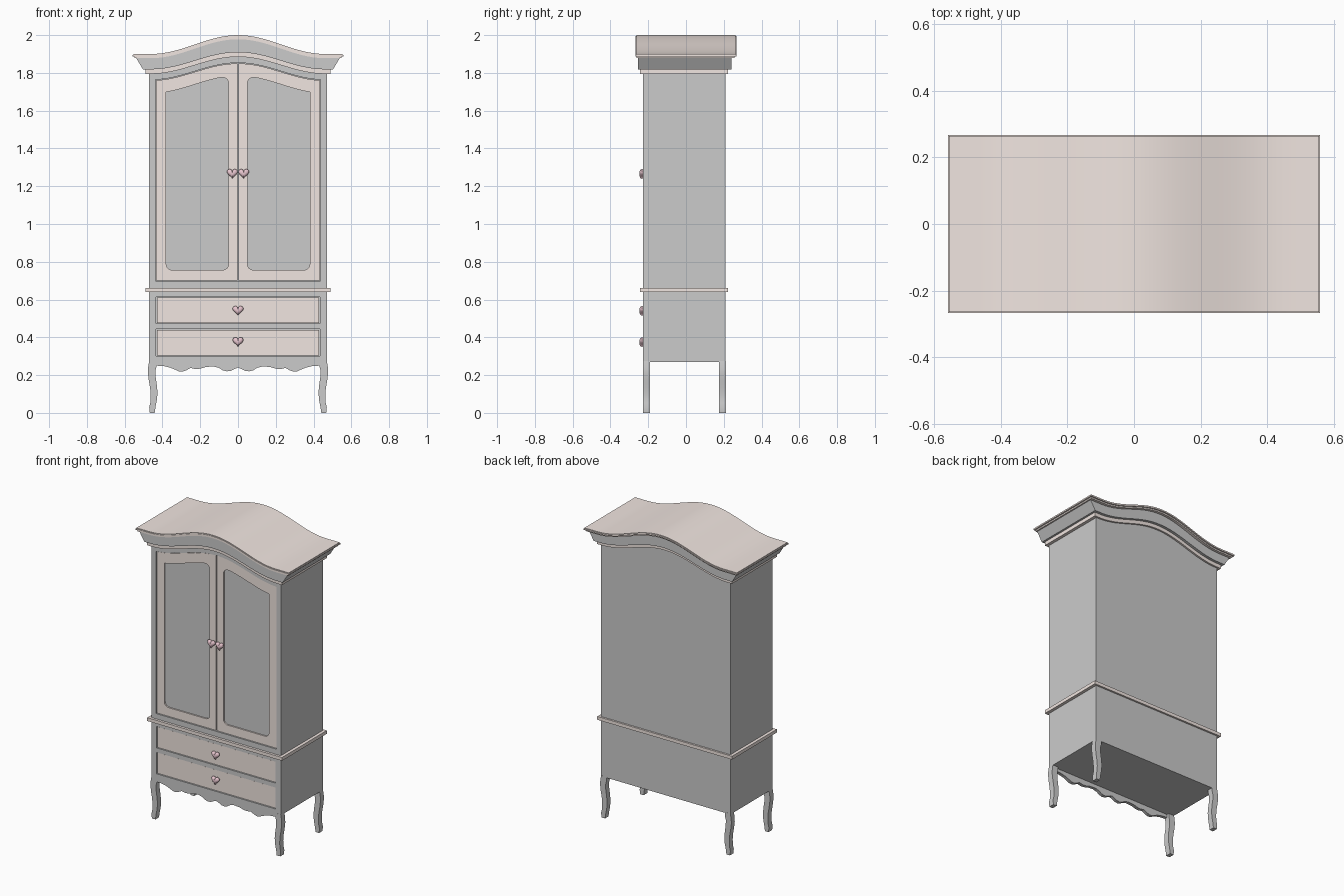
import bpy, bmesh, math
from math import sin, cos, pi

if "Cube" in bpy.data.objects:
    bpy.data.objects.remove(bpy.data.objects["Cube"])


def material(name, rgb):
    m = bpy.data.materials.new(name)
    m.diffuse_color = (*rgb, 1)
    m.use_nodes = True
    m.node_tree.nodes["Principled BSDF"].inputs["Base Color"].default_value = m.diffuse_color
    return m


CREAM = material("cream_paint", (0.88, 0.79, 0.75))
PINK = material("pink_knob", (0.80, 0.56, 0.62))


def finish(name, me, mat=None):
    me.name = name
    for p in me.polygons:
        p.use_smooth = True
    me.set_sharp_from_angle(angle=math.radians(30))
    if mat:
        me.materials.append(mat)
    ob = bpy.data.objects.new(name, me)
    bpy.context.collection.objects.link(ob)
    return ob


def plate(name, outlines, y0, y1, mat=None):
    """Filled front-view outline (further outlines are holes), thick from y0 to y1."""
    cu = bpy.data.curves.new(name, 'CURVE')
    cu.dimensions, cu.fill_mode = '2D', 'BOTH'
    cu.extrude = (y1 - y0) / 2
    for pts in outlines:
        s = cu.splines.new('POLY')
        s.points.add(len(pts) - 1)
        for p, (x, z) in zip(s.points, pts):
            p.co = (x, z, 0, 1)
        s.use_cyclic_u = True
    tmp = bpy.data.objects.new("tmp", cu)
    bpy.context.collection.objects.link(tmp)
    dg = bpy.context.evaluated_depsgraph_get()
    me = bpy.data.meshes.new_from_object(tmp.evaluated_get(dg))
    bpy.data.objects.remove(tmp)
    me.materials.clear()
    bm = bmesh.new()
    bm.from_mesh(me)
    bmesh.ops.remove_doubles(bm, verts=bm.verts, dist=1e-5)
    for v in bm.verts:
        x, z, d = v.co
        v.co = (x, (y0 + y1) / 2 - d, z)
    bmesh.ops.recalc_face_normals(bm, faces=bm.faces)
    bm.to_mesh(me)
    bm.free()
    return finish(name, me, mat)


def arch(x, base, rise, half=0.46):
    return base + rise * 0.5 * (1 + cos(pi * min(abs(x) / half, 1)))


def arch_line(x0, x1, base, rise, n=36):
    xs = [x0 + (x1 - x0) * i / n for i in range(n + 1)]
    return [(x, arch(x, base, rise)) for x in xs]


def rect(x0, x1, z0, z1):
    return [(x0, z0), (x1, z0), (x1, z1), (x0, z1)]


def arc(cx, cz, r, a0, n=6):
    return [(cx + r * cos(a0 + pi / 2 * i / n), cz + r * sin(a0 + pi / 2 * i / n))
            for i in range(n + 1)]


def band(name, w_low, low, w_up, up, rise_low, rise_up, y0, y1, mat=None):
    pts = arch_line(-w_low, w_low, low, rise_low) + arch_line(w_up, -w_up, up, rise_up)
    return plate(name, [pts], y0, y1, mat)


def flip(pts):
    return [(-x, z) for x, z in pts]


# carcass with arched top
plate("carcass", [[(-0.47, 0.27), (0.47, 0.27)] + arch_line(0.47, -0.47, 1.83, 0.09)],
      -0.207, 0.21)

# face frame with scalloped apron and openings
scallop = [(0.43, 0.25), (0.395, 0.248), (0.36, 0.24), (0.335, 0.23), (0.315, 0.22),
           (0.295, 0.218), (0.275, 0.225), (0.25, 0.238), (0.225, 0.232), (0.2, 0.234),
           (0.17, 0.243), (0.13, 0.246), (0.1, 0.238), (0.08, 0.225), (0.06, 0.22),
           (0.04, 0.222), (0.02, 0.232)]
bottom = [(-0.47, 0.26)] + flip(scallop) + [(0, 0.24)] + scallop[::-1] + [(0.47, 0.26)]
drawers = [(0.305, 0.44), (0.475, 0.61)]
door_hole = [(-0.438, 0.697), (0.438, 0.697)] + arch_line(0.438, -0.438, 1.763, 0.09)
holes = [door_hole] + [rect(-0.433, 0.433, a - 0.003, b + 0.003) for a, b in drawers]
plate("face_frame", [bottom + arch_line(0.47, -0.47, 1.83, 0.09)] + holes, -0.227, -0.206)

# mouldings and cornice
plate("waist_moulding", [rect(-0.49, 0.49, 0.64, 0.662)], -0.243, 0.222, CREAM)
band("upper_moulding", 0.49, 1.795, 0.49, 1.82, 0.09, 0.09, -0.243, 0.222, CREAM)
band("cornice", 0.503, 1.819, 0.543, 1.885, 0.09, 0.1, -0.255, 0.24)
band("cornice_lower_lip", 0.548, 1.878, 0.548, 1.89, 0.1, 0.1, -0.261, 0.258, CREAM)
band("cornice_middle_lip", 0.558, 1.887, 0.558, 1.895, 0.1, 0.1, -0.267, 0.267, CREAM)
band("cornice_top", 0.554, 1.893, 0.554, 1.9, 0.1, 0.1, -0.263, 0.263, CREAM)

# doors with recessed panels
for side, flp in (("right", lambda p: p), ("left", flip)):
    frame = [(0.003, 0.7), (0.435, 0.7)] + arch_line(0.435, 0.003, 1.76, 0.09, 20)
    r = 0.03
    panel = (arc(0.05 + r, 0.757 + r, r, pi) + arc(0.38 - r, 0.757 + r, r, 1.5 * pi)
             + arch_line(0.38, 0.09, 1.692, 0.092, 16)
             + [(0.075, 1.776), (0.06, 1.768), (0.052, 1.757), (0.05, 1.745)])
    plate(side + "_door_frame", [flp(frame), flp(panel)], -0.222, -0.206, CREAM)
    plate(side + "_door_panel", [flp(panel)], -0.213, -0.206)

# drawer fronts
for i, (a, b) in enumerate(drawers):
    plate(("lower", "upper")[i] + "_drawer", [rect(-0.43, 0.43, a, b)], -0.222, -0.206, CREAM)

# curved legs
leg = [(0.47, 0.275), (0.476, 0.24), (0.477, 0.21), (0.472, 0.17), (0.465, 0.13),
       (0.462, 0.09), (0.464, 0.055), (0.47, 0.03), (0.467, 0.0), (0.441, 0.0),
       (0.437, 0.03), (0.429, 0.07), (0.426, 0.11), (0.43, 0.15), (0.436, 0.19),
       (0.437, 0.225), (0.43, 0.25), (0.43, 0.275)]
for side, pts in (("right", leg), ("left", flip(leg))):
    plate("front_%s_leg" % side, [pts], -0.2275, -0.19)
    plate("back_%s_leg" % side, [pts], 0.175, 0.2105)


# heart shaped knobs
def heart(name, cx, cz, cy=-0.233, size=0.057, depth=0.014, n=32, rings=8):
    bm = bmesh.new()
    loops = []
    for k in range(1, rings):
        a = pi * k / rings
        f, y = sin(a) ** 0.8, -cos(a) * depth
        ring = []
        for i in range(n):
            t = 2 * pi * i / n
            x = 16 * sin(t) ** 3
            z = 13 * cos(t) - 5 * cos(2 * t) - 2 * cos(3 * t) - cos(4 * t) + 2.5
            ring.append(bm.verts.new((cx + x * f * size / 32, cy + y, cz + z * f * size / 32)))
        loops.append(ring)
    for a, b in zip(loops, loops[1:]):
        for i in range(n):
            j = (i + 1) % n
            bm.faces.new((a[i], a[j], b[j], b[i]))
    for ring, y in ((loops[0], -depth), (loops[-1], depth)):
        tip = bm.verts.new((cx, cy + y, cz))
        for i in range(n):
            bm.faces.new((ring[i], ring[(i + 1) % n], tip))
    bmesh.ops.recalc_face_normals(bm, faces=bm.faces)
    me = bpy.data.meshes.new(name)
    bm.to_mesh(me)
    bm.free()
    finish(name, me, PINK)


heart("left_door_knob", -0.03, 1.265)
heart("right_door_knob", 0.03, 1.265)
heart("upper_drawer_knob", 0, 0.54)
heart("lower_drawer_knob", 0, 0.375)
